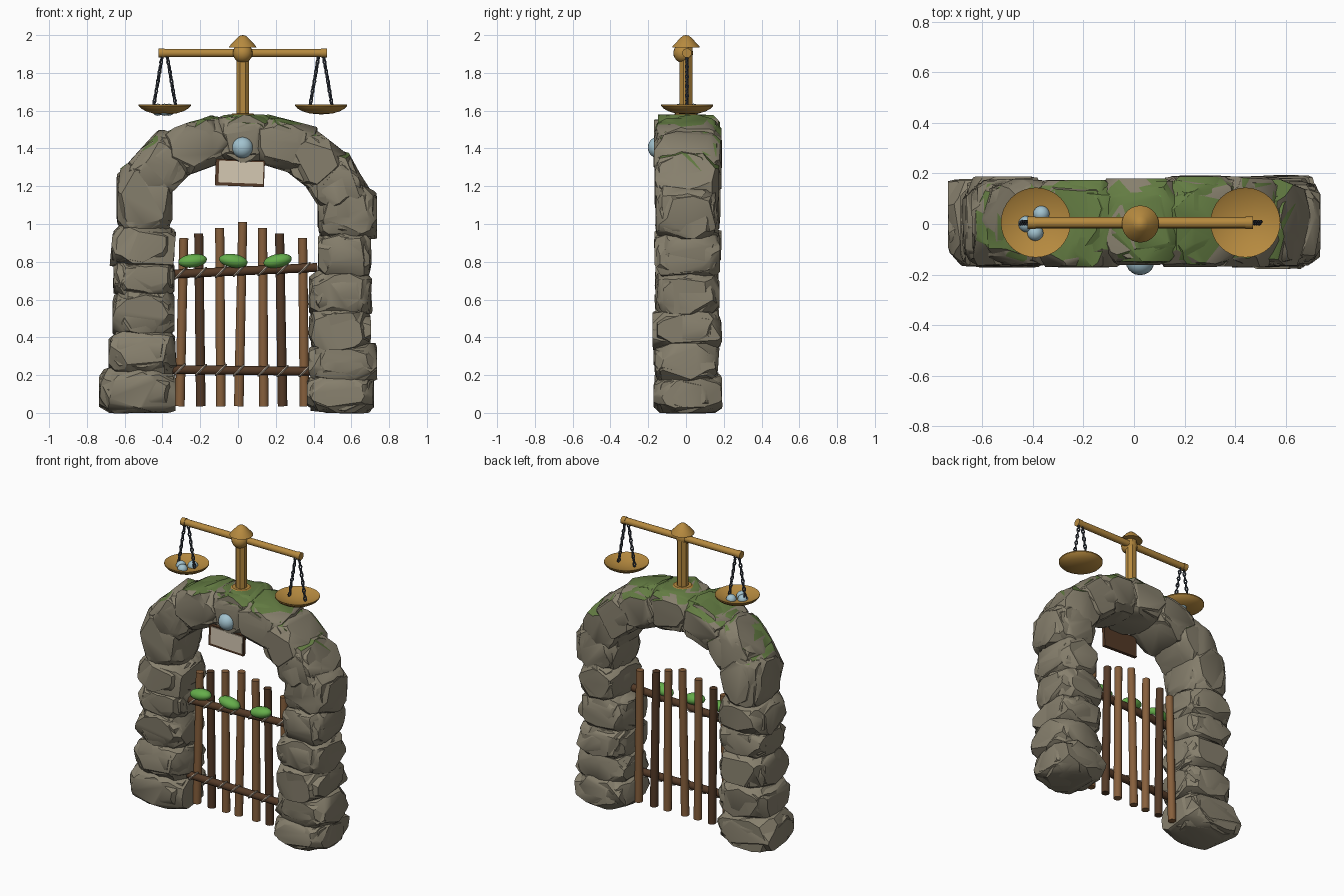
import bpy, bmesh, math, random
from mathutils import Vector, Matrix

if "Cube" in bpy.data.objects:
    bpy.data.objects.remove(bpy.data.objects["Cube"], do_unlink=True)
random.seed(11)


def material(name, r, g, b):
    m = bpy.data.materials.new(name)
    m.use_nodes = True
    m.diffuse_color = (r, g, b, 1)
    bsdf = m.node_tree.nodes["Principled BSDF"]
    bsdf.inputs["Base Color"].default_value = (r, g, b, 1)
    bsdf.inputs["Roughness"].default_value = 0.8
    return m


STONE = material("grey stone", .24, .213, .152)
MOSS = material("moss green", .125, .2, .055)
LEAF = material("bright leaf green", .13, .42, .07)
GOLD = material("golden wood", .47, .255, .05)
WOOD = material("brown wood", .24, .115, .045)
DARK = material("dark wood", .088, .042, .02)
IRON = material("dark iron", .045, .055, .075)
PEARL = material("pale blue", .36, .54, .62)
BOARD = material("pale board", .66, .58, .45)
ROPE = material("rope", .45, .38, .3)


def finish(bm, name, mats, smooth=True):
    bmesh.ops.recalc_face_normals(bm, faces=bm.faces[:])
    me = bpy.data.meshes.new(name)
    bm.to_mesh(me)
    bm.free()
    for m in mats:
        me.materials.append(m)
    ob = bpy.data.objects.new(name, me)
    bpy.context.collection.objects.link(ob)
    if smooth:
        bpy.ops.object.select_all(action="DESELECT")
        ob.select_set(True)
        bpy.context.view_layer.objects.active = ob
        bpy.ops.object.shade_smooth_by_angle(angle=math.radians(32))


def rod(name, a, b, r, mat, sides=14, taper=1):
    a, b = Vector(a), Vector(b)
    turn = (b - a).to_track_quat("Z", "Y").to_matrix().to_4x4()
    spin = Matrix.Rotation(math.pi / sides, 4, "Z")
    bm = bmesh.new()
    bmesh.ops.create_cone(bm, cap_ends=True, segments=sides, radius1=r, radius2=r * taper,
                          depth=(b - a).length,
                          matrix=Matrix.Translation((a + b) / 2) @ turn @ spin)
    finish(bm, name, [mat])


def ball(name, loc, size, mat, tilt=0):
    bm = bmesh.new()
    mx = (Matrix.Translation(loc) @ Matrix.Rotation(tilt, 4, "Y")
          @ Matrix.Diagonal((*size, 1)))
    bmesh.ops.create_uvsphere(bm, u_segments=20, v_segments=12, radius=1, matrix=mx)
    finish(bm, name, [mat])


def lathe(name, profile, loc, mat, steps=32):
    bm = bmesh.new()
    vs = [bm.verts.new((r, 0, z)) for r, z in profile]
    es = [bm.edges.new(p) for p in zip(vs, vs[1:])]
    bmesh.ops.spin(bm, geom=vs + es, axis=(0, 0, 1), cent=(0, 0, 0),
                   angle=math.tau, steps=steps)
    bmesh.ops.remove_doubles(bm, verts=bm.verts[:], dist=1e-4)
    bmesh.ops.translate(bm, verts=bm.verts[:], vec=loc)
    finish(bm, name, [mat])


def add_ring(bm, mx, major, minor, around=10, tube=5):
    grid = []
    for i in range(around):
        u = math.tau * i / around
        row = []
        for j in range(tube):
            v = math.tau * j / tube
            d = major + minor * math.cos(v)
            row.append(bm.verts.new(mx @ Vector((d * math.cos(u), d * math.sin(u),
                                                 minor * math.sin(v)))))
        grid.append(row)
    for i in range(around):
        for j in range(tube):
            k, n = (i + 1) % around, (j + 1) % tube
            bm.faces.new((grid[i][j], grid[k][j], grid[k][n], grid[i][n]))


# Chiselled rock: a block trimmed by random planes around a rounded box
def add_block(bm, mx, cuts):
    tmp = bmesh.new()
    bmesh.ops.create_cube(tmp, size=2)
    for _ in range(cuts):
        n = Vector([random.gauss(0, 1) for _ in range(3)]).normalized()
        reach = sum(abs(c) ** 1.37 for c in n) ** (1 / 1.37) * random.uniform(.93, 1.04)
        cut = bmesh.ops.bisect_plane(tmp, geom=tmp.verts[:] + tmp.edges[:] + tmp.faces[:],
                                     plane_co=n * reach, plane_no=n, clear_outer=True)
        rim = [e for e in cut["geom_cut"] if isinstance(e, bmesh.types.BMEdge)]
        if len(rim) > 2:
            bmesh.ops.edgeloop_fill(tmp, edges=rim)
    bmesh.ops.transform(tmp, matrix=mx, verts=tmp.verts[:])
    me = bpy.data.meshes.new("rock_piece")
    tmp.to_mesh(me)
    tmp.free()
    bm.from_mesh(me)
    bpy.data.meshes.remove(me)


def stone(name, x, z, w, h, tilt=0):
    bm = bmesh.new()
    depth = random.uniform(.166, .18)
    base = (Matrix.Translation((x, random.uniform(0, .01), z))
            @ Matrix.Rotation(math.radians(tilt), 4, "Y")
            @ Matrix.Diagonal((w / 2, depth, h / 2, 1)))
    for k in range(3):
        shift = Matrix.Translation([random.uniform(-.03, .03) * k for _ in range(3)])
        lean = Matrix.Rotation(random.uniform(-.06, .06), 4, random.choice("XYZ"))
        add_block(bm, base @ shift @ lean @ Matrix.Scale(1 - .02 * k, 4), 60)
    bmesh.ops.recalc_face_normals(bm, faces=bm.faces[:])
    # moss grows on upward faces of the arch, thickest at the crown
    for f in bm.faces:
        c = f.calc_center_median()
        if f.normal.z > .6 and c.z > 1.2 and c.y > -.13:
            if random.random() < (.9 if abs(c.x) < .33 else .4):
                f.material_index = 2 if c.z > 1.5 and random.random() < .06 else 1
    finish(bm, name, [STONE, MOSS, LEAF])


# Pillars, listed from the ground up as left edge, right edge, bottom, top
pillars = {
    "right": [(-.735, -.33, 0, .24), (-.685, -.33, .205, .44), (-.665, -.335, .4, .65),
              (-.66, -.335, .61, .815), (-.67, -.335, .77, .99), (-.64, -.35, .94, 1.32)],
    "left": [(.365, .72, 0, .21), (.375, .735, .16, .37), (.375, .7, .33, .555),
             (.375, .705, .51, .755), (.425, .705, .71, .965), (.425, .735, .92, 1.2)]}
for side, rows in pillars.items():
    for i, (x0, x1, z0, z1) in enumerate(rows):
        stone(f"{side}_pillar_stone_{i + 1}", (x0 + x1) / 2, (z0 + z1) / 2,
              x1 - x0, z1 - z0)

# Arch stones: centre, width, height, lean
for i, s in enumerate([(-.415, 1.3, .34, .28, -45), (-.215, 1.415, .34, .26, -20),
                       (.03, 1.453, .34, .255, 0), (.25, 1.42, .32, .265, 17),
                       (.41, 1.33, .3, .27, 38), (.52, 1.205, .3, .28, 60)]):
    stone(f"arch_stone_{i + 1}", *s)

# Keystone orb and hanging board in its frame
ball("keystone_orb", (.024, -.15, 1.405), (.056, .052, .056), PEARL)
for name, x, z, wide, tall, y, thick, mat in (
        ("board_frame", .01, 1.27, .26, .14, -.13, .022, DARK),
        ("board_face", .016, 1.274, .235, .115, -.142, .008, BOARD)):
    bm = bmesh.new()
    mx = (Matrix.Translation((x, y, z)) @ Matrix.Rotation(.04, 4, "Y")
          @ Matrix.Diagonal((wide, thick, tall, 1)))
    bmesh.ops.create_cube(bm, size=1, matrix=mx)
    finish(bm, name, [mat], smooth=False)

# Gate pickets: foot, head, height
pickets = [(-.308, -.287, .925), (-.197, -.208, .95), (-.091, -.097, .98),
           (.004, .025, 1.01), (.136, .13, .98), (.236, .22, .95), (.352, .342, .925)]
for i, (foot, head, top) in enumerate(pickets):
    rod(f"gate_picket_{i + 1}", (foot, .003, .035), (head, .003, top), .026,
        DARK if i in (1, 5) else WOOD, taper=.94)

# Gate rails with rope lashings
for name, a, b in (("lower_rail", (-.37, -.035, .23), (.39, -.035, .22)),
                   ("upper_rail", (-.34, -.035, .735), (.42, -.035, .77))):
    rod(name, a, b, .024, DARK)
    bm = bmesh.new()
    for foot, head, top in pickets:
        t = (foot - a[0]) / (b[0] - a[0])
        mx = (Matrix.Translation(Vector(a).lerp(Vector(b), t))
              @ Matrix.Rotation(math.radians(45 + 90), 4, "Y")
              @ Matrix.Diagonal((1.4, 1, 1, 1)))
        add_ring(bm, mx, .026, .006)
    finish(bm, name + "_lashings", [ROPE])

# Leaves on the upper rail
for i, (x, tilt) in enumerate([(-.24, -.12), (-.025, .15), (.21, -.2)]):
    ball(f"leaf_{i + 1}", (x, -.055, .805), (.076, .045, .036), LEAF, tilt)

# Balance post, hub, cap and beam
MID, BEAM = .025, 1.905
lathe("post_collar", [(0, 1.555), (.07, 1.555), (.075, 1.57), (.055, 1.585), (0, 1.585)],
      (MID, 0, 0), GOLD)
rod("balance_post", (MID, 0, 1.56), (MID, 0, 1.95), .037, GOLD, sides=8)
ball("balance_hub", (MID, -.015, BEAM), (.052, .052, .052), GOLD)
lathe("post_cap", [(0, 1.935), (.073, 1.935), (.07, 1.942), (.03, 1.985), (.015, 1.997),
                   (0, 2)], (MID, 0, 0), GOLD)
rod("balance_beam", (-.41, .005, BEAM), (.46, .005, BEAM), .022, GOLD)
for name, x in (("right", -.405), ("left", .455)):
    rod(name + "_beam_end", (x - .015, .005, BEAM), (x + .015, .005, BEAM), .025, GOLD)

# Pans hung on linked chains
bowl = [(0, 1.58), (.06, 1.585), (.1, 1.597), (.126, 1.612), (.138, 1.626), (.138, 1.633),
        (.125, 1.626), (.06, 1.604), (0, 1.599)]
for name, x in (("right", -.388), ("left", .44)):
    lathe(name + "_pan", bowl, (x, .006, 0), GOLD)
    bm = bmesh.new()
    for s in (-1, 1):
        a, b = Vector((x + .012 * s, .005, BEAM - .01)), Vector((x + .06 * s, .005, 1.615))
        turn = (b - a).to_track_quat("X", "Z").to_matrix().to_4x4()
        links = 11
        for k in range(links):
            mx = (Matrix.Translation(a.lerp(b, (k + .5) / links)) @ turn
                  @ Matrix.Rotation(math.pi / 2 * (k % 2) + .6, 4, "X")
                  @ Matrix.Diagonal((1.6, 1, 1, 1)))
            add_ring(bm, mx, .008, .005, 8, 5)
    finish(bm, name + "_chains", [IRON])

# Small weights resting in one pan
for i, (x, y) in enumerate([(-.366, .04), (-.425, 0), (-.39, -.035)]):
    ball(f"weight_{i + 1}", (x, y, 1.605), (.032, .032, .032), PEARL)
